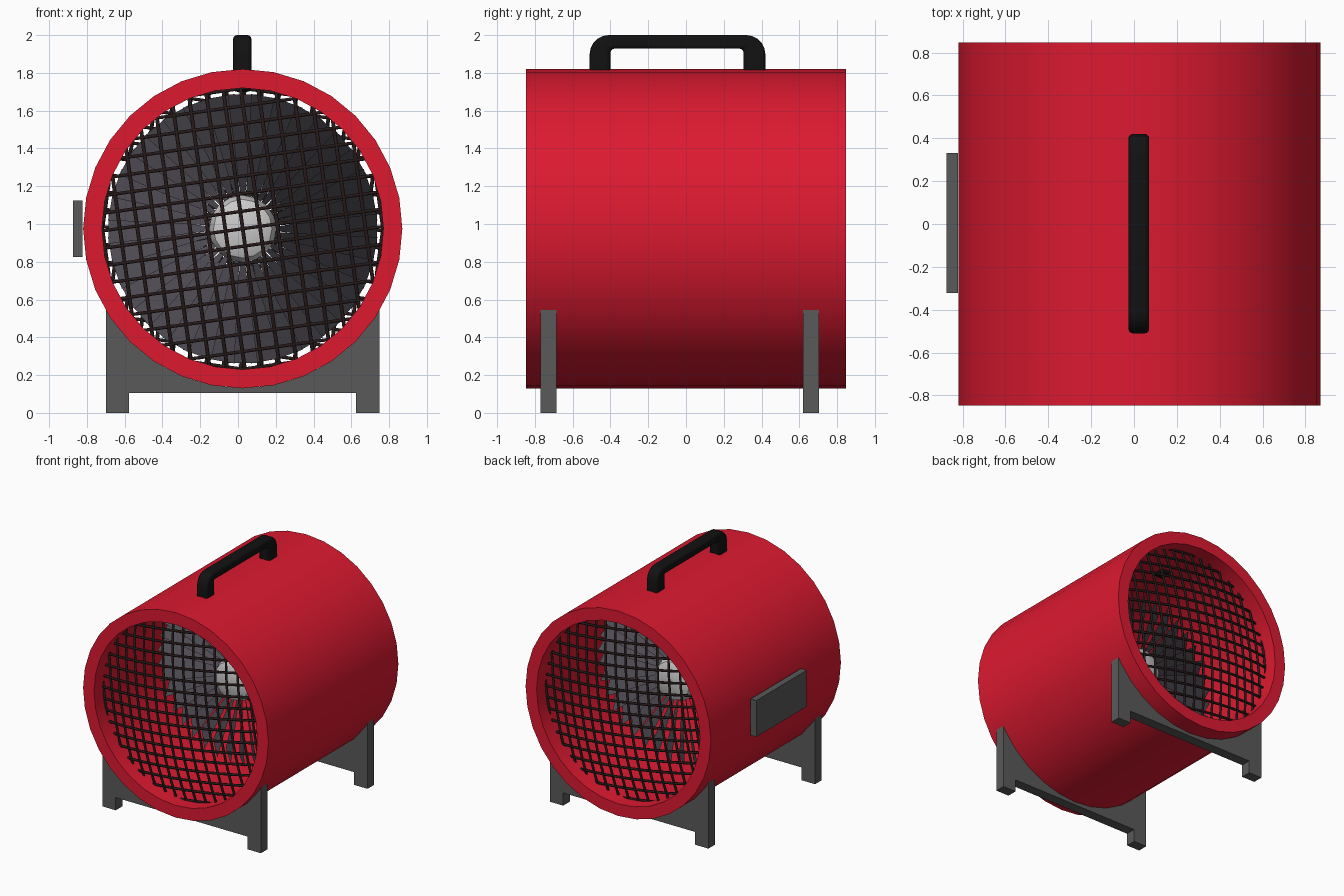
import bpy, bmesh, math
from mathutils import Matrix

if "Cube" in bpy.data.objects:
    bpy.data.objects.remove(bpy.data.objects["Cube"])

CX, CZ = 0.025, 0.975          # axis of the drum
R_OUT, R_IN = 0.845, 0.745


def material(name, rgb):
    m = bpy.data.materials.new(name)
    m.diffuse_color = (*rgb, 1)
    m.use_nodes = True
    m.node_tree.nodes["Principled BSDF"].inputs["Base Color"].default_value = m.diffuse_color
    return m


RED = material("red paint", (0.72, 0.01, 0.03))
BLACK = material("black rubber", (0.006, 0.006, 0.006))
WIRE = material("dark wire", (0.02, 0.01, 0.01))
BLADE = material("blade grey", (0.075, 0.07, 0.085))
DARK = material("dark grey", (0.1, 0.1, 0.1))
LIGHT = material("light grey", (0.55, 0.55, 0.53))


def finish(name, bm, mat, smooth=None):
    bmesh.ops.recalc_face_normals(bm, faces=bm.faces)
    me = bpy.data.meshes.new(name)
    bm.to_mesh(me)
    bm.free()
    ob = bpy.data.objects.new(name, me)
    bpy.context.collection.objects.link(ob)
    me.materials.append(mat)
    if smooth:
        bpy.ops.object.select_all(action='DESELECT')
        ob.select_set(True)
        bpy.context.view_layer.objects.active = ob
        bpy.ops.object.shade_smooth_by_angle(angle=math.radians(smooth))
    return ob


def revolve(name, profile, sides, mat, closed):
    """Turn (radius, y) points around the drum axis."""
    bm = bmesh.new()
    rings = []
    for r, y in profile:
        angles = [2 * math.pi * i / sides for i in range(sides)]
        rings.append([bm.verts.new((CX + r * math.cos(a), y, CZ + r * math.sin(a))) for a in angles])
    pairs = list(zip(rings, rings[1:]))
    if closed:
        pairs.append((rings[-1], rings[0]))
    else:
        bm.faces.new(rings[0])
        bm.faces.new(rings[-1])
    for p, q in pairs:
        for i in range(sides):
            j = (i + 1) % sides
            bm.faces.new((p[i], p[j], q[j], q[i]))
    return finish(name, bm, mat, 30)


def extrude(name, points, offset, mat, smooth=None):
    """Extrude a closed outline of 3D points by an offset."""
    bm = bmesh.new()
    face = bm.faces.new([bm.verts.new(p) for p in points])
    res = bmesh.ops.extrude_face_region(bm, geom=[face])
    verts = [g for g in res["geom"] if isinstance(g, bmesh.types.BMVert)]
    bmesh.ops.translate(bm, verts=verts, vec=offset)
    return finish(name, bm, mat, smooth)


# Drum shell and motor hub
revolve("drum_shell", [(R_OUT, -0.847), (R_OUT, 0.847), (R_IN, 0.847), (R_IN, -0.847)], 32, RED, True)
revolve("hub", [(0.1, -0.14), (0.155, -0.115), (0.178, -0.06),
                (0.178, 0.09), (0.155, 0.145), (0.1, 0.17)], 16, LIGHT, False)

# Fan blades: narrow at the root, wide and overlapping at the tip, all pitched
bm = bmesh.new()
COUNT = 36
for i in range(COUNT):
    rot = Matrix.Translation((CX, 0.015, CZ)) @ Matrix.Rotation(2 * math.pi * i / COUNT, 4, 'Y')
    quad = []
    for r, half in ((0.15, 0.009), (0.71, 0.08)):
        # blade points up; its front side faces clockwise
        quad.append([rot @ Matrix.Translation((s * half, s * half, r)) for s in (-1, 1)])
    (a, b), (c, d) = quad
    bm.faces.new([bm.verts.new(m.translation) for m in (a, b, d, c)])
finish("fan_blades", bm, BLADE)


# Domed wire grilles at both ends
def grille(name, turn):
    cu = bpy.data.curves.new(name, 'CURVE')
    cu.dimensions = '3D'
    cu.bevel_depth = 0.010
    cu.bevel_resolution = 1
    cu.use_fill_caps = True
    radius, step, steps = 0.75, 0.092, 12
    for across in (False, True):
        for k in range(-8, 9):
            c = k * step
            if abs(c) >= radius:
                continue
            half = math.sqrt(radius ** 2 - c ** 2)
            sp = cu.splines.new('POLY')
            sp.points.add(steps)
            for n, p in enumerate(sp.points):
                t = half * (2 * n / steps - 1)
                u, v = (t, c) if across else (c, t)
                y = -0.835 + 0.11 * (u * u + v * v) / radius ** 2
                p.co = (u, y, v, 1)
    ob = bpy.data.objects.new(name, cu)
    bpy.context.collection.objects.link(ob)
    cu.materials.append(WIRE)
    ob.matrix_world = (Matrix.Translation((CX, 0, CZ)) @ Matrix.Rotation(turn, 4, 'Z')
                       @ Matrix.Rotation(math.radians(-8), 4, 'Y'))


grille("front_grille", 0)
grille("back_grille", math.pi)

# Carry handle: arch outline with rounded outer corners
Y0, Y1, TOP, RC, LOW = -0.51, 0.42, 2.0, 0.1, 1.70
pts = [(Y0, LOW)]
for cy, start in ((Y0 + RC, 180), (Y1 - RC, 90)):
    for k in range(6):
        a = math.radians(start - 18 * k)
        pts.append((cy + RC * math.cos(a), TOP - RC + RC * math.sin(a)))
pts += [(Y1, LOW), (Y1 - 0.115, LOW), (Y1 - 0.115, 1.928), (Y0 + 0.11, 1.928), (Y0 + 0.11, LOW)]
handle = extrude("handle", [(-0.026, y, z) for y, z in pts], (0.097, 0, 0), BLACK, 40)
bev = handle.modifiers.new("rounding", 'BEVEL')
bev.width = 0.02
bev.segments = 3
bev.limit_method = 'ANGLE'
bev.angle_limit = math.radians(40)

# Stands: plate with two feet, top edge hugging the drum
W, FOOT, R = 0.723, 0.122, 0.842
outline = [(-W, 0), (-W + FOOT, 0), (-W + FOOT, 0.105), (W - FOOT, 0.105), (W - FOOT, 0), (W, 0)]
limit = math.asin(W / R)
for k in range(21):
    a = limit * (1 - k / 10)
    outline.append((R * math.sin(a), CZ - R * math.cos(a)))
for name, y in (("front_stand", -0.77), ("back_stand", 0.62)):
    extrude(name, [(CX + x, y, z) for x, z in outline], (0, 0.085, 0), DARK)

# Control plate on the left side
bm = bmesh.new()
bmesh.ops.create_cube(bm, size=1, matrix=Matrix.Translation((-0.848, 0.005, 0.975))
                      @ Matrix.Diagonal((0.052, 0.655, 0.3, 1)))
finish("control_plate", bm, DARK)
